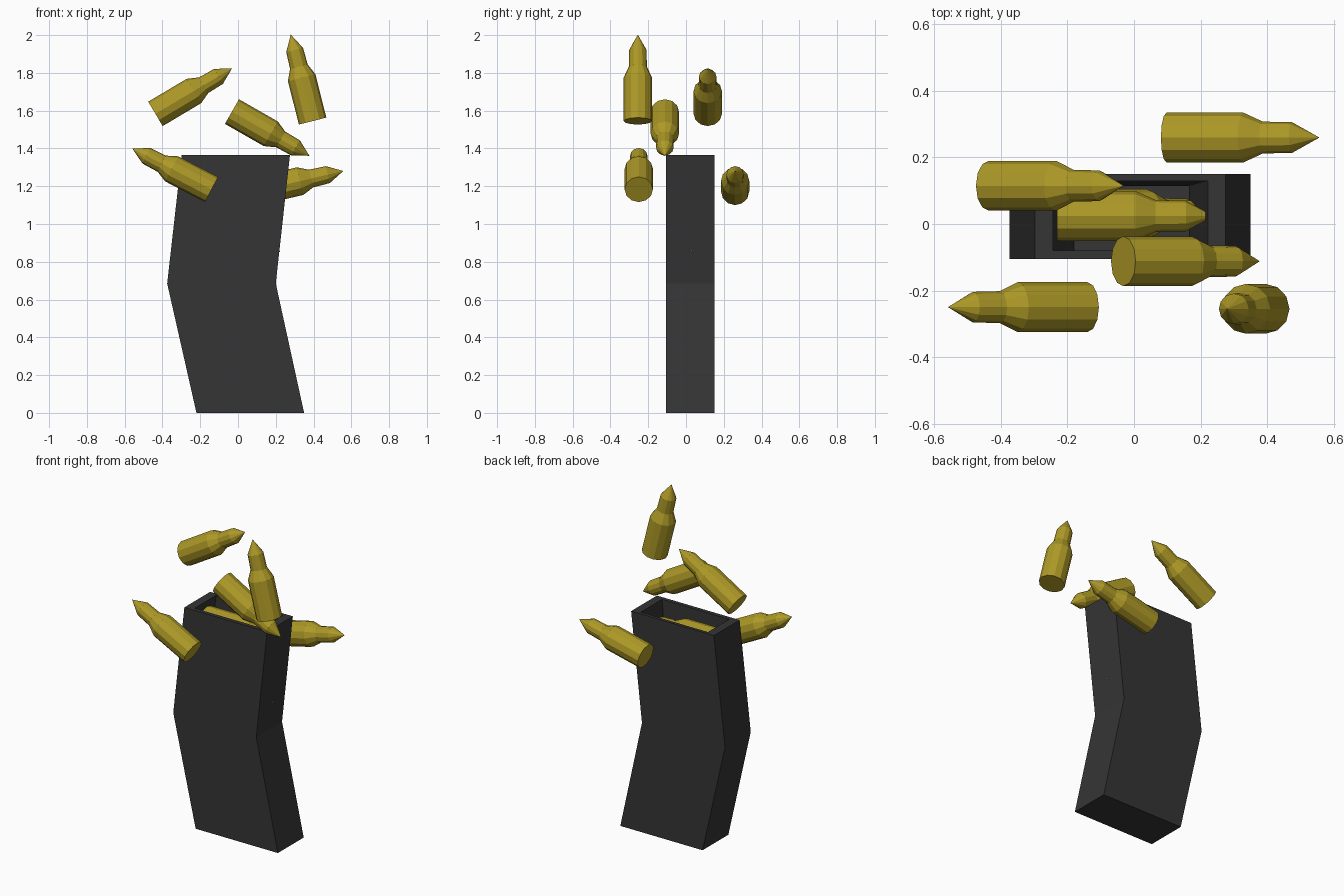
import bpy, bmesh, math
from mathutils import Vector

if "Cube" in bpy.data.objects:
    bpy.data.objects.remove(bpy.data.objects["Cube"])


def material(name, color):
    m = bpy.data.materials.new(name)
    m.diffuse_color = color
    m.use_nodes = True
    m.node_tree.nodes["Principled BSDF"].inputs["Base Color"].default_value = m.diffuse_color
    return m


def finish(name, bm, mat):
    bmesh.ops.recalc_face_normals(bm, faces=bm.faces)
    me = bpy.data.meshes.new(name)
    bm.to_mesh(me)
    bm.free()
    me.materials.append(mat)
    ob = bpy.data.objects.new(name, me)
    bpy.context.collection.objects.link(ob)
    return ob


def bridge(bm, a, b):
    n = len(a)
    for i in range(n):
        bm.faces.new((a[i], a[(i + 1) % n], b[(i + 1) % n], b[i]))


black = material("dark_polymer", (0.035, 0.035, 0.035, 1))
brass = material("brass", (0.42, 0.32, 0.02, 1))

# Bent magazine shell: outside rings going up, then cavity rings going down
sections = [  # x_min, x_max, y_min, y_max, z
    (-0.22, 0.35, -0.105, 0.15, 0.0),
    (-0.375, 0.20, -0.105, 0.15, 0.685),
    (-0.298, 0.275, -0.105, 0.15, 1.365),
    (-0.243, 0.222, -0.08, 0.13, 1.365),
    (-0.31, 0.165, -0.08, 0.115, 0.685),
    (-0.18, 0.30, -0.08, 0.115, 0.06),
]
bm = bmesh.new()
rings = [[bm.verts.new(p) for p in ((x0, y0, z), (x1, y0, z), (x1, y1, z), (x0, y1, z))]
         for x0, x1, y0, y1, z in sections]
for a, b in zip(rings, rings[1:]):
    bridge(bm, a, b)
bm.faces.new(rings[0])
bm.faces.new(rings[-1])
finish("magazine_body", bm, black)

# Cartridge: lathe profile of (radius, distance along axis), pointed at the end
SIDES, LENGTH = 12, 0.472
PROFILE = [(0.075, 0.0), (0.075, 0.237), (0.048, 0.297), (0.046, 0.388)]


def cartridge(name, y, base, tip):
    bm = bmesh.new()
    rings = []
    for r, h in PROFILE:
        angles = [2 * math.pi * i / SIDES for i in range(SIDES)]
        rings.append([bm.verts.new((r * math.cos(t), r * math.sin(t), h)) for t in angles])
    for a, b in zip(rings, rings[1:]):
        bridge(bm, a, b)
    bm.faces.new(rings[0])
    point = bm.verts.new((0, 0, LENGTH))
    for i in range(SIDES):
        bm.faces.new((rings[-1][i], rings[-1][(i + 1) % SIDES], point))
    ob = finish(name, bm, brass)
    dx, dz = tip[0] - base[0], tip[1] - base[1]
    ob.rotation_euler = (0, math.atan2(dx, dz), 0)
    ob.location = Vector((base[0], y, base[1]))


# Loose cartridges around the mouth, then those in the cavity
placements = [  # y, base (x, z), tip (x, z)
    (0.115, (-0.437, 1.583), (-0.03, 1.825)),
    (-0.255, (0.395, 1.545), (0.28, 2.0)),
    (-0.112, (-0.032, 1.595), (0.38, 1.36)),
    (0.26, (0.098, 1.173), (0.555, 1.28)),
    (-0.25, (-0.14, 1.183), (-0.56, 1.40)),
    (0.024, (-0.232, 1.265), (0.24, 1.265)),
    (0.03, (-0.15, 1.14), (0.20, 0.87)),
]
for i, (y, base, tip) in enumerate(placements):
    cartridge(f"cartridge_{i + 1}", y, base, tip)
